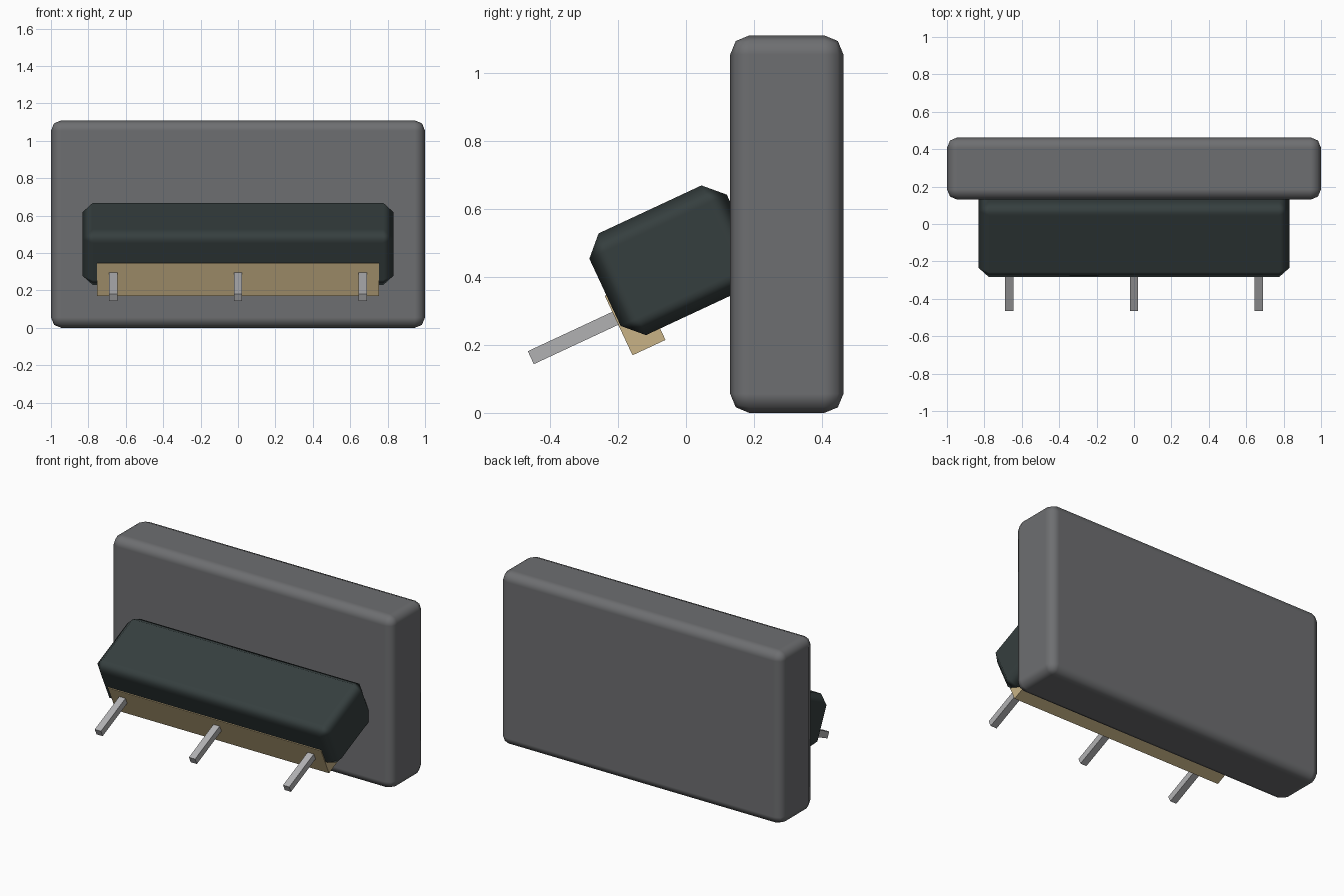
import bpy
import math
from mathutils import Matrix

if "Cube" in bpy.data.objects:
    bpy.data.objects.remove(bpy.data.objects["Cube"])

TILT = Matrix.Rotation(math.radians(25), 4, 'X')


def material(name, color):
    m = bpy.data.materials.new(name)
    m.diffuse_color = (*color, 1)
    m.use_nodes = True
    m.node_tree.nodes["Principled BSDF"].inputs["Base Color"].default_value = m.diffuse_color
    return m


GREY = material("slab_grey", (0.155, 0.158, 0.165))
DARK = material("dark_green_grey", (0.036, 0.049, 0.049))
TAN = material("tan", (0.58, 0.45, 0.24))
STEEL = material("steel", (0.44, 0.44, 0.45))


def box(name, lo, hi, mat, tilted=False, bevel=0, segments=1):
    """Box between two corners; tilted boxes are given in the tilted frame."""
    centre = [(a + b) / 2 for a, b in zip(lo, hi)]
    size = [b - a for a, b in zip(lo, hi)]
    bpy.ops.mesh.primitive_cube_add(size=1)
    ob = bpy.context.object
    ob.name = name
    place = Matrix.Translation(centre) @ Matrix.Diagonal((*size, 1))
    ob.data.transform(place)
    if tilted:
        ob.data.transform(TILT)
    ob.data.materials.append(mat)
    if bevel:
        ob.data.shade_smooth()
        mod = ob.modifiers.new("rounded_edges", 'BEVEL')
        mod.width = bevel
        mod.segments = segments
        mod.limit_method = 'NONE'
        mod.harden_normals = True
    return ob


# upright back slab with rounded edges
box("back_slab", (-1, 0.13, 0), (1, 0.463, 1.11), GREY, bevel=0.056, segments=2)

# tilted body sunk into the slab, chamfered
box("tilted_body", (-0.832, -0.066, 0.257), (0.832, 0.38, 0.587), DARK,
    tilted=True, bevel=0.056)

# strip under the front edge of the body
box("front_strip", (-0.755, -0.071, 0.22), (0.755, 0.036, 0.413), TAN, tilted=True)

# three prongs
for i, x in enumerate((-0.667, 0, 0.667)):
    box(f"prong_{i + 1}", (x - 0.022, -0.345, 0.319), (x + 0.022, -0.04, 0.361),
        STEEL, tilted=True)
